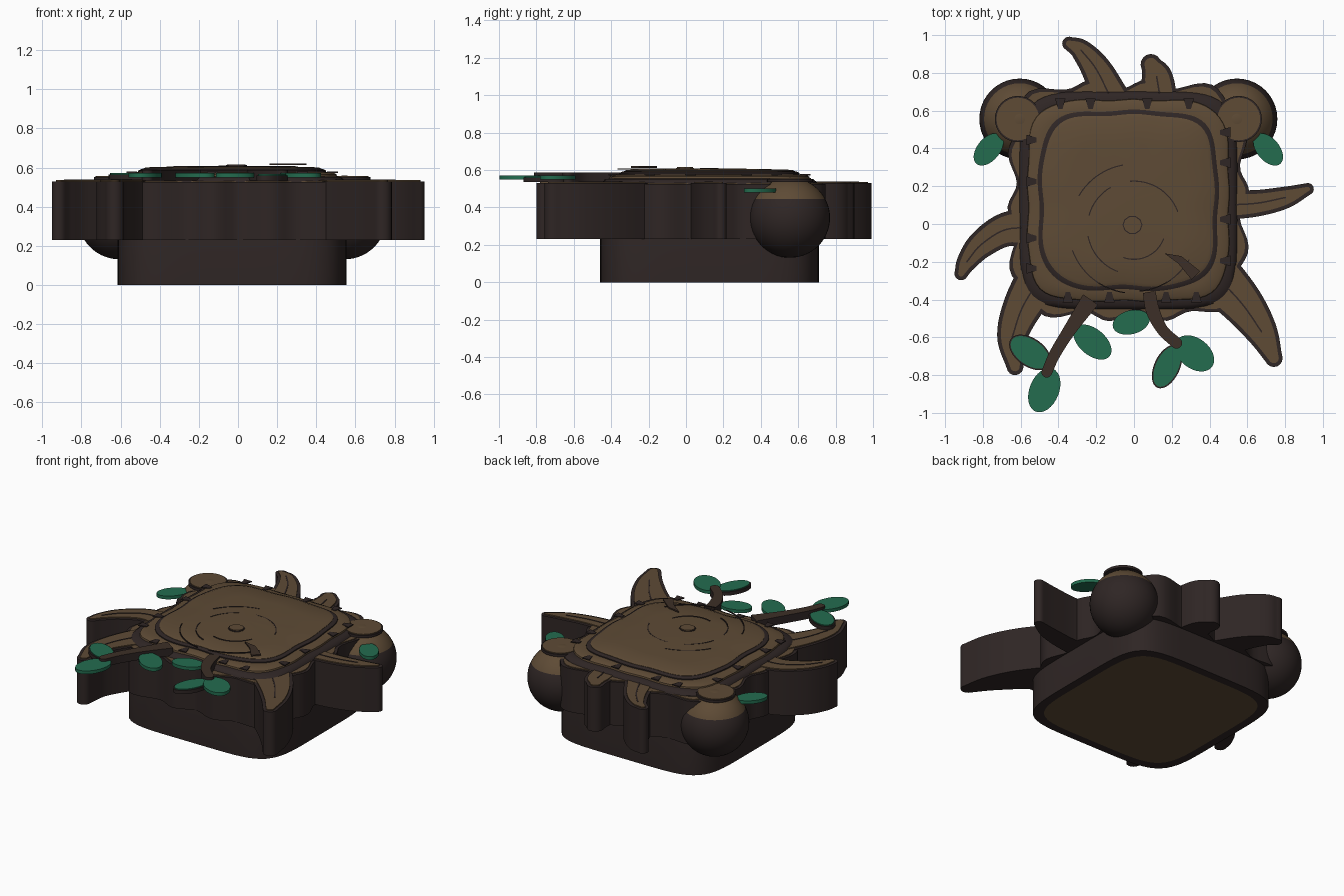
import bpy, bmesh, math
from mathutils import Vector

if "Cube" in bpy.data.objects:
    bpy.data.objects.remove(bpy.data.objects["Cube"])


def material(name, rgb):
    m = bpy.data.materials.new(name)
    m.diffuse_color = (*rgb, 1)
    m.use_nodes = True
    m.node_tree.nodes["Principled BSDF"].inputs["Base Color"].default_value = m.diffuse_color
    return m


BARK = material("dark bark", (0.028, 0.019, 0.018))
WOOD = material("cut wood", (0.112, 0.070, 0.036))
LEAF = material("leaf green", (0.017, 0.150, 0.078))
TWIG = material("twig brown", (0.046, 0.028, 0.020))
CX, CY = -0.03, 0.125     # trunk centre


def finish(name, bm, mats, angle=35):
    bmesh.ops.recalc_face_normals(bm, faces=bm.faces)
    me = bpy.data.meshes.new(name)
    bm.to_mesh(me)
    bm.free()
    for m in mats:
        me.materials.append(m)
    ob = bpy.data.objects.new(name, me)
    bpy.context.collection.objects.link(ob)
    bpy.ops.object.select_all(action='DESELECT')
    ob.select_set(True)
    bpy.context.view_layer.objects.active = ob
    bpy.ops.object.shade_smooth_by_angle(angle=math.radians(angle))
    return ob


def loft(name, rings, mats, bands=None):
    """Join closed rings of 3D points; bands gives a material per strip, then bottom and top cap."""
    bm = bmesh.new()
    loops = [[bm.verts.new(p) for p in r] for r in rings]
    n = len(loops[0])
    bands = bands or [0] * (len(rings) + 1)
    for k in range(len(loops) - 1):
        for i in range(n):
            j = (i + 1) % n
            f = bm.faces.new((loops[k][i], loops[k][j], loops[k + 1][j], loops[k + 1][i]))
            f.material_index = bands[k]
    bm.faces.new(loops[0][::-1]).material_index = bands[-2]
    bm.faces.new(loops[-1]).material_index = bands[-1]
    return finish(name, bm, mats)


def prism(name, outline, z0, z1, mats, bands=None):
    return loft(name, [[(x, y, z) for x, y in outline] for z in (z0, z1)], mats, bands)


def rounded_square(half, power, z, wobble=0.0, waves=11, n=120):
    pts = []
    for i in range(n):
        a = 2 * math.pi * i / n
        c, s = math.cos(a), math.sin(a)
        r = half / (abs(c) ** power + abs(s) ** power) ** (1 / power)
        r += wobble * math.sin(waves * a + 0.6)
        pts.append((CX + r * c, CY + r * s, z))
    return pts


def strip(spine, shrink=0.0, steps=6):
    """Outline of a curved tapering strip from (x, y, half width) points, round at the tip."""
    p = [Vector(s) for s in spine]
    p = [2 * p[0] - p[1]] + p + [2 * p[-1] - p[-2]]
    path = []
    for i in range(1, len(p) - 2):
        for k in range(steps):
            t = k / steps
            path.append(0.5 * (2 * p[i] + (p[i + 1] - p[i - 1]) * t
                        + (2 * p[i - 1] - 5 * p[i] + 4 * p[i + 1] - p[i + 2]) * t * t
                        + (3 * p[i] - p[i - 1] - 3 * p[i + 1] + p[i + 2]) * t ** 3))
    path.append(p[-2])
    left, right = [], []
    for i, q in enumerate(path):
        d = (path[min(i + 1, len(path) - 1)] - path[max(i - 1, 0)]).xy.normalized()
        nrm, w = Vector((-d.y, d.x)), max(q.z - shrink, 0.003)
        left.append(q.xy + nrm * w)
        right.append(q.xy - nrm * w)
    tip = [path[-1].xy + w * (nrm * math.cos(a) + d * math.sin(a))
           for a in (math.pi * k / 8 for k in range(1, 8))]
    return [tuple(v) for v in left + tip + right[::-1]]


def ellipse(x, y, a, b, deg=0, n=32):
    c, s = math.cos(math.radians(deg)), math.sin(math.radians(deg))
    return [(x + a * math.cos(t) * c - b * math.sin(t) * s,
             y + a * math.cos(t) * s + b * math.sin(t) * c)
            for t in (2 * math.pi * i / n for i in range(n))]


# Trunk: bark wall, rolled rim and wooden base
loft("trunk", [rounded_square(h, 5.5, z) for h, z in
               ((0.53, 0), (0.585, 0), (0.585, 0.50), (0.575, 0.535), (0.555, 0.552), (0.525, 0.555))],
     [BARK, WOOD], [0, 0, 0, 0, 0, 1, 0])

# Sapwood band, bark-coloured groove and domed heartwood
loft("sapwood_band", [rounded_square(h, 5.2, z, 0.004, 13) for h, z in
                      ((0.535, 0.54), (0.53, 0.565), (0.515, 0.574), (0.47, 0.577))], [WOOD])
loft("groove_ring", [rounded_square(h, 4.2, z, 0.006, 9) for h, z in
                     ((0.475, 0.57), (0.475, 0.584), (0.46, 0.592), (0.44, 0.592))], [BARK])
loft("heartwood", [rounded_square(h, 4.2, z, 0.006, 9) for h, z in
                   ((0.452, 0.58), (0.452, 0.594), (0.435, 0.601), (0.30, 0.605), (0.02, 0.61))], [WOOD])

# Short cracks on the sapwood
for k, t in enumerate((-0.32, -0.1, 0.2, 0.36)):
    for side in range(4):
        a = side * math.pi / 2
        u, v = Vector((math.cos(a), math.sin(a))), Vector((-math.sin(a), math.cos(a)))
        c = Vector((CX, CY)) + v * t
        quad = [c + u * 0.485 + v * 0.012, c + u * 0.485 - v * 0.012,
                c + u * 0.54 - v * 0.028, c + u * 0.54 + v * 0.028]
        prism("rim_crack", [tuple(q) for q in quad], 0.572, 0.579, [BARK])


# Growth rings: thin arcs on the heartwood
def arc(name, radius, start, end, z):
    angs = [math.radians(start + (end - start) * i / 24) for i in range(25)]
    pts = [(radius * math.cos(a), radius * math.sin(a) - 0.02) for a in angs]
    r2 = radius - 0.006
    pts += [(r2 * math.cos(a), r2 * math.sin(a) - 0.02) for a in reversed(angs)]
    prism(name, pts, z - 0.006, z, [BARK])


for r, s, e in ((0.35, 200, 262), (0.34, 275, 330), (0.34, 100, 150), (0.25, 20, 95), (0.25, 120, 165),
                (0.25, 190, 250), (0.17, 250, 340)):
    arc("growth_ring", r, s, e, 0.609)
prism("pith_edge", ellipse(-0.008, -0.005, 0.053, 0.05, n=10), 0.6, 0.612, [BARK])
prism("pith", ellipse(-0.008, -0.005, 0.047, 0.044, n=10), 0.605, 0.616, [WOOD])

# Splinter lying on the top
prism("splinter", [(0.16, -0.155), (0.25, -0.17), (0.35, -0.25), (0.305, -0.295), (0.235, -0.21)],
      0.612, 0.621, [TWIG])

# Lumpy root collar with wood showing on top
prism("root_collar", [p[:2] for p in rounded_square(0.615, 5, 0, 0.025, 14)], 0.23, 0.525, [BARK])
prism("root_collar_top", [p[:2] for p in rounded_square(0.597, 5, 0, 0.025, 14)], 0.52, 0.531, [WOOD])

# Spreading roots: (x, y, half width) along each spine
roots = {
    "back_left_root": [(-0.12, 0.66, .1), (-0.2, 0.82, .08), (-0.28, 0.92, .058), (-0.343, 0.955, .037)],
    "back_root": [(0.14, 0.66, .09), (0.12, 0.78, .083), (0.09, 0.845, .055)],
    "right_root": [(0.48, 0.1, .08), (0.65, 0.11, .07), (0.8, 0.14, .058), (0.92, 0.185, .032)],
    "front_right_root": [(0.42, -0.26, .14), (0.57, -0.42, .115), (0.675, -0.57, .085), (0.74, -0.71, .047)],
    "front_left_root": [(-0.48, -0.26, .13), (-0.59, -0.44, .105), (-0.645, -0.6, .08), (-0.63, -0.755, .045)],
    "left_root": [(-0.52, -0.02, .11), (-0.68, -0.03, .09), (-0.81, -0.11, .074), (-0.885, -0.2, .054),
                  (-0.915, -0.262, .036)],
}
for name, spine in roots.items():
    prism(name, strip(spine), 0.23, 0.53, [BARK])
    prism(name + "_wood", strip(spine, 0.02), 0.525, 0.537, [WOOD])
    grain = [(x, y, 0.004) for x, y, w in spine[:-1]]
    prism(name + "_grain", strip(grain), 0.533, 0.54, [BARK])

# Round burls at the back corners, wood above a fixed height
for x in (-0.605, 0.545):
    bm = bmesh.new()
    bmesh.ops.create_uvsphere(bm, u_segments=40, v_segments=28, radius=0.214)
    bmesh.ops.translate(bm, verts=bm.verts, vec=(x, 0.556, 0.345))
    cut = bm.verts[:] + bm.edges[:] + bm.faces[:]
    bmesh.ops.bisect_plane(bm, geom=cut, plane_co=(0, 0, 0.445), plane_no=(0, 0, 1))
    for f in bm.faces:
        f.material_index = int(f.calc_center_median().z > 0.445)
    finish("burl", bm, [BARK, WOOD], 60)
    out = math.copysign(0.01, x)
    prism("burl_cap_edge", ellipse(x + out, 0.556, 0.122, 0.122), 0.535, 0.552, [BARK])
    prism("burl_cap", ellipse(x + out, 0.556, 0.113, 0.113), 0.545, 0.557, [WOOD])

# Twigs reaching over the front rim
for spine in ([(-0.23, -0.40, .048), (-0.34, -0.56, .034), (-0.42, -0.69, .03), (-0.462, -0.785, .028)],
              [(0.08, -0.36, .034), (0.1, -0.46, .036), (0.15, -0.56, .03), (0.225, -0.63, .03)]):
    prism("twig", strip(spine), 0.535, 0.588, [BARK, TWIG], [0, 0, 1])

# Leaves: x, y, half length, half width, angle, height
for x, y, a, b, deg, z in ((-0.77, 0.395, .1, .06, 50, .49), (0.71, 0.395, .1, .06, 130, .49),
                           (-0.55, -0.68, .117, .067, -35, .56), (-0.475, -0.88, .122, .078, 68, .56),
                           (-0.22, -0.625, .118, .07, -40, .56), (-0.015, -0.52, .1, .063, 15, .56),
                           (0.175, -0.755, .115, .06, 65, .555), (0.32, -0.685, .117, .08, -38, .56)):
    prism("leaf", ellipse(x, y, a, b, deg), z - 0.011, z + 0.011, [LEAF])
    if (x, y) in ((-0.55, -0.68), (0.175, -0.755)):
        prism("leaf_shadow_edge", ellipse(x, y, a + 0.008, b + 0.008, deg), z - 0.02, z + 0.005, [BARK])
